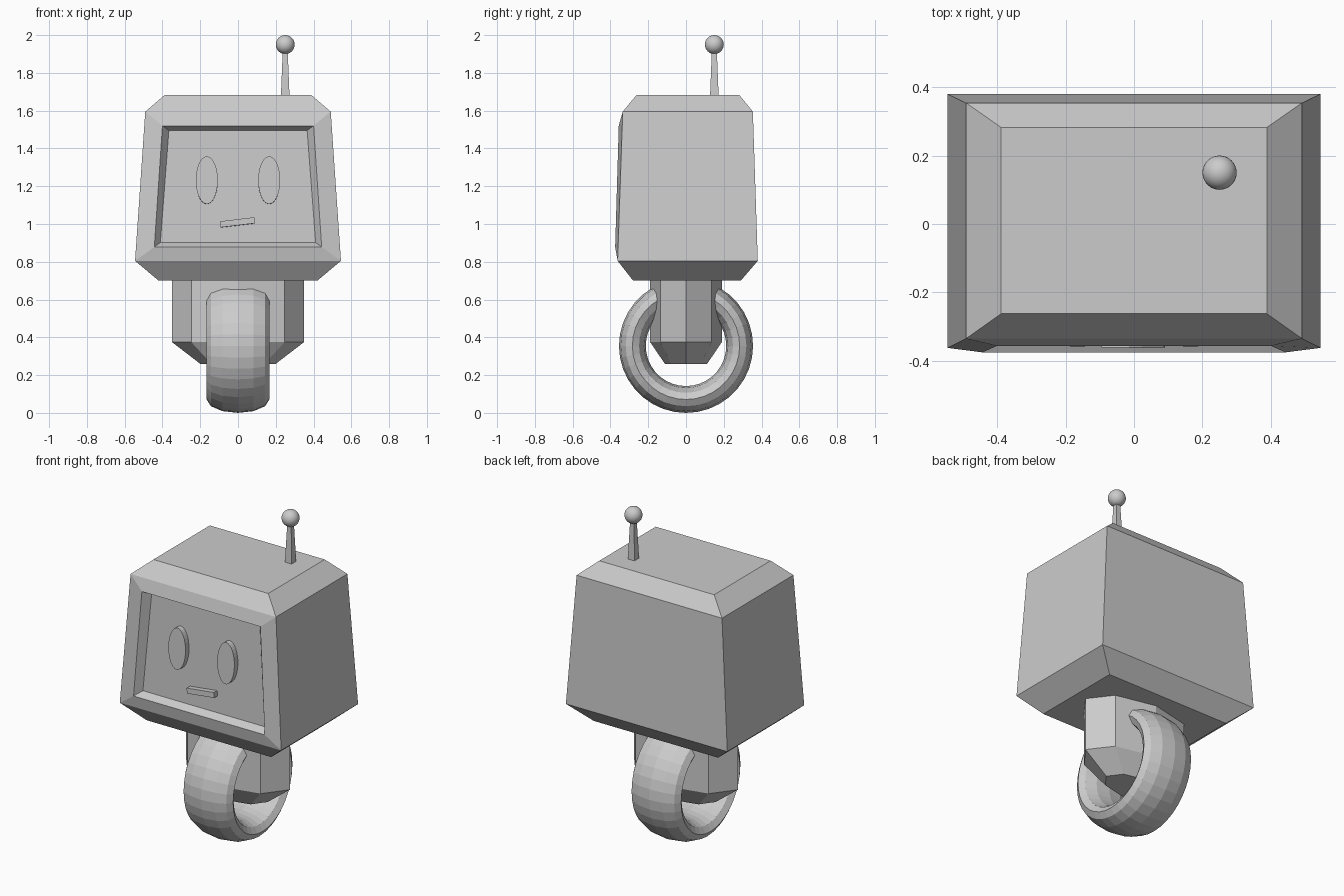
import bpy, bmesh
from math import sin, cos, pi, atan2, radians
from mathutils import Matrix

if "Cube" in bpy.data.objects:
    bpy.data.objects.remove(bpy.data.objects["Cube"])


def finish(name, bm):
    bmesh.ops.recalc_face_normals(bm, faces=bm.faces)
    me = bpy.data.meshes.new(name)
    bm.to_mesh(me)
    bm.free()
    ob = bpy.data.objects.new(name, me)
    bpy.context.collection.objects.link(ob)
    return ob


def bridge(bm, a, b, skip=()):
    n = len(a)
    for i in range(n):
        if i not in skip:
            j = (i + 1) % n
            bm.faces.new((a[i], a[j], b[j], b[i]))


def loft(name, rings):
    bm = bmesh.new()
    loops = [[bm.verts.new(p) for p in r] for r in rings]
    for a, b in zip(loops, loops[1:]):
        bridge(bm, a, b)
    bm.faces.new(loops[0])
    bm.faces.new(loops[-1])
    return finish(name, bm)


def rect(w, y0, y1, z):
    return [(-w, y0, z), (w, y0, z), (w, y1, z), (-w, y1, z)]


# head: lofted box with chamfered top and bottom, and a recessed screen
bm = bmesh.new()
loops = [[bm.verts.new(p) for p in rect(*r)] for r in (
    (0.42, -0.28, 0.29, 0.70), (0.545, -0.362, 0.38, 0.805),
    (0.491, -0.335, 0.354, 1.595), (0.388, -0.262, 0.282, 1.683))]
bridge(bm, loops[0], loops[1])
bridge(bm, loops[1], loops[2], skip=(0,))
bridge(bm, loops[2], loops[3])
bm.faces.new(loops[0])
bm.faces.new(loops[3])
outer = [loops[1][0], loops[1][1], loops[2][1], loops[2][0]]


def front_loop(wb, yb, zb, wt, yt, zt):
    return [bm.verts.new(p) for p in
            ((-wb, yb, zb), (wb, yb, zb), (wt, yt, zt), (-wt, yt, zt))]


frame = front_loop(0.443, -0.375, 0.878, 0.40, -0.356, 1.52)
screen = front_loop(0.411, -0.33, 0.902, 0.366, -0.311, 1.495)
bridge(bm, outer, frame)
bridge(bm, frame, screen)
bm.faces.new(screen)
finish("head", bm)

# face parts lie on the slightly tilted screen
tilt = atan2(0.019, 0.593)


def on_screen(x, z, roll=0.0):
    y = -0.33 + 0.032 * (z - 0.902)
    return (Matrix.Translation((x, y, z)) @ Matrix.Rotation(-tilt, 4, 'X')
            @ Matrix.Rotation(-roll, 4, 'Y'))


# eyes: flat elliptical discs
for side, x in (("left", -0.165), ("right", 0.165)):
    eye = loft(side + "_eye", [
        [(0.058 * cos(2 * pi * i / 32), y, 0.126 * sin(2 * pi * i / 32))
         for i in range(32)] for y in (0.01, -0.034)])
    eye.data.transform(on_screen(x, 1.231))

# mouth: small crooked bar
mouth = loft("mouth", [rect(0.092, -0.034, 0.01, z) for z in (-0.016, 0.016)])
mouth.data.transform(on_screen(-0.002, 1.008, radians(6.8)))


# neck: stretched octagonal block tapering at the bottom
def octagon(a, b, z):
    return [(a * cos(pi * i / 4), b * sin(pi * i / 4), z) for i in range(8)]


loft("neck", [octagon(0.2, 0.112, 0.26), octagon(0.35, 0.19, 0.375),
              octagon(0.35, 0.19, 0.72)])

# wheel: fat ring with a wide elliptical section
bm = bmesh.new()
N, M = 36, 12
rings = []
for i in range(N):
    t = 2 * pi * i / N
    ring = []
    for j in range(M):
        p = 2 * pi * j / M
        r = 0.284 + 0.071 * cos(p)
        ring.append(bm.verts.new((0.166 * sin(p), r * sin(t), 0.355 - r * cos(t))))
    rings.append(ring)
for i in range(N):
    bridge(bm, rings[i], rings[(i + 1) % N])
finish("wheel", bm)

# antenna rod and ball
rod = loft("antenna_rod", [rect(w, -w, w, z) for w, z in ((0.023, 1.67), (0.013, 1.92))])
rod.data.transform(Matrix.Translation((0.25, 0.15, 0)))
bpy.ops.mesh.primitive_uv_sphere_add(segments=32, ring_count=16, radius=0.05,
                                     location=(0.25, 0.15, 1.95))
ball = bpy.context.object
ball.name = "antenna_ball"
bpy.ops.object.shade_smooth()
